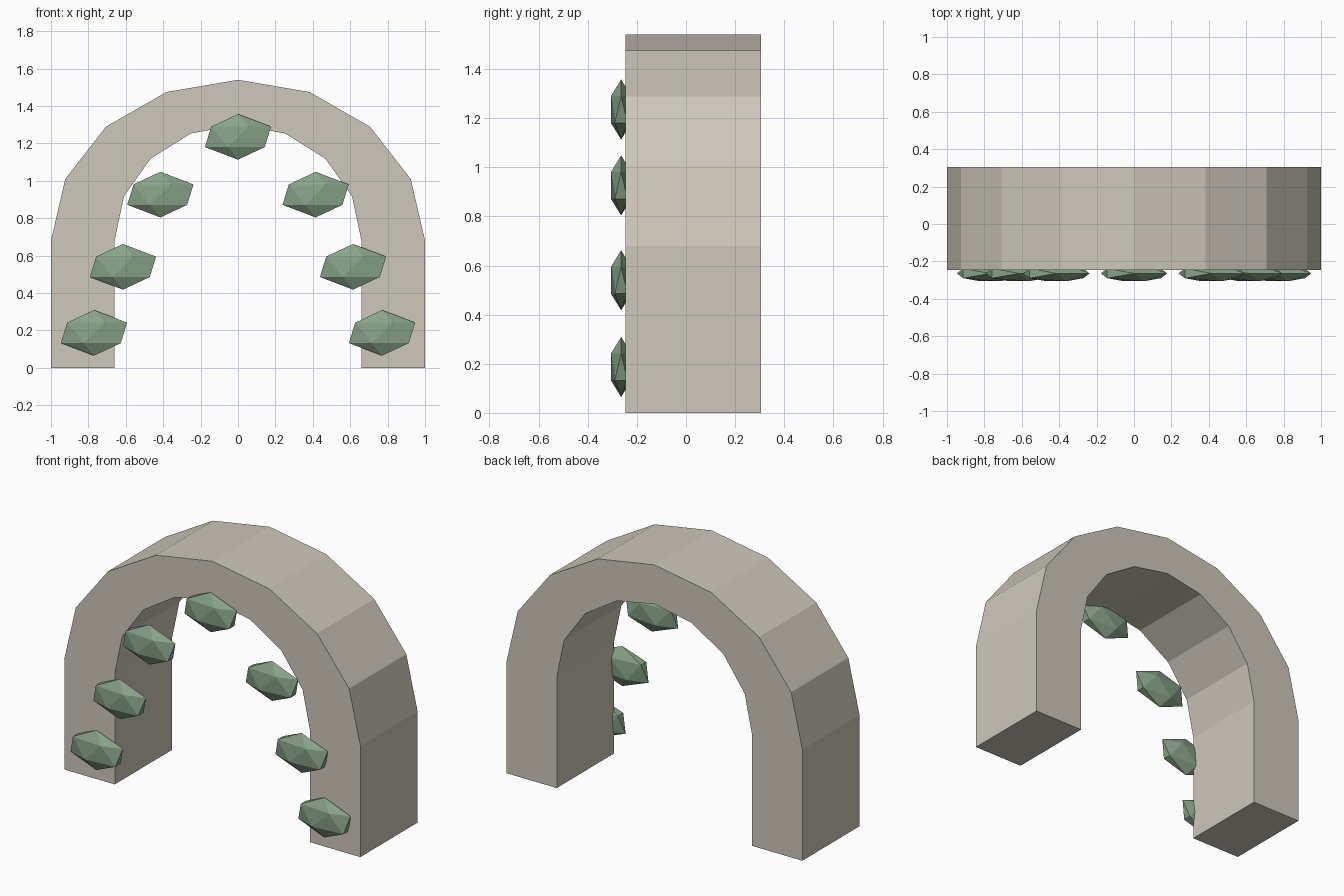
import bpy
import bmesh
from math import cos, sin, pi
from mathutils import Matrix

cube = bpy.data.objects.get("Cube")
if cube:
    bpy.data.objects.remove(cube, do_unlink=True)


def make_material(name, rgb):
    mat = bpy.data.materials.new(name)
    mat.use_nodes = True
    mat.diffuse_color = (*rgb, 1)
    bsdf = mat.node_tree.nodes["Principled BSDF"]
    bsdf.inputs["Base Color"].default_value = (*rgb, 1)
    bsdf.inputs["Roughness"].default_value = 0.9
    return mat


def finish(bm, name, mat):
    bmesh.ops.recalc_face_normals(bm, faces=bm.faces)
    mesh = bpy.data.meshes.new(name)
    bm.to_mesh(mesh)
    bm.free()
    mesh.materials.append(mat)
    obj = bpy.data.objects.new(name, mesh)
    bpy.context.collection.objects.link(obj)
    return obj


stone = make_material("pale stone", (0.62, 0.58, 0.50))
leaf = make_material("sage green", (0.25, 0.37, 0.25))

# Stone arch: straight legs under a half ellipse, extruded front to back
FRONT, BACK, SPRING, SEGMENTS = -0.247, 0.305, 0.68, 8


def arch_line(rx, rz):
    curve = [(rx * cos(pi * i / SEGMENTS), SPRING + rz * sin(pi * i / SEGMENTS))
             for i in range(SEGMENTS + 1)]
    return [(rx, 0)] + curve + [(-rx, 0)]


bm = bmesh.new()
rows = [[bm.verts.new((x, FRONT, z)) for x, z in arch_line(rx, rz)]
        for rx, rz in ((1.0, 0.86), (0.66, 0.62))]
outer, inner = rows
for i in range(len(outer) - 1):
    bm.faces.new((outer[i], outer[i + 1], inner[i + 1], inner[i]))
extruded = bmesh.ops.extrude_face_region(bm, geom=bm.faces[:], use_keep_orig=True)
moved = [g for g in extruded["geom"] if isinstance(g, bmesh.types.BMVert)]
bmesh.ops.translate(bm, verts=moved, vec=(0, BACK - FRONT, 0))
finish(bm, "stone_arch", stone)


# Leaf clumps: flattened icosahedra along the front of the arch
def leaf_clump(name, x, z):
    bm = bmesh.new()
    bmesh.ops.create_icosphere(bm, subdivisions=1, radius=1,
                               matrix=Matrix.Diagonal((0.198, 0.049, 0.122, 1)))
    finish(bm, name, leaf).location = (x, -0.264, z)


leaf_clump("leaf_clump_top", 0, 1.235)
for i, (x, z) in enumerate(((0.77, 0.187), (0.615, 0.54), (0.415, 0.926)), 1):
    leaf_clump(f"leaf_clump_left_{i}", x, z)
    leaf_clump(f"leaf_clump_right_{i}", -x, z)
